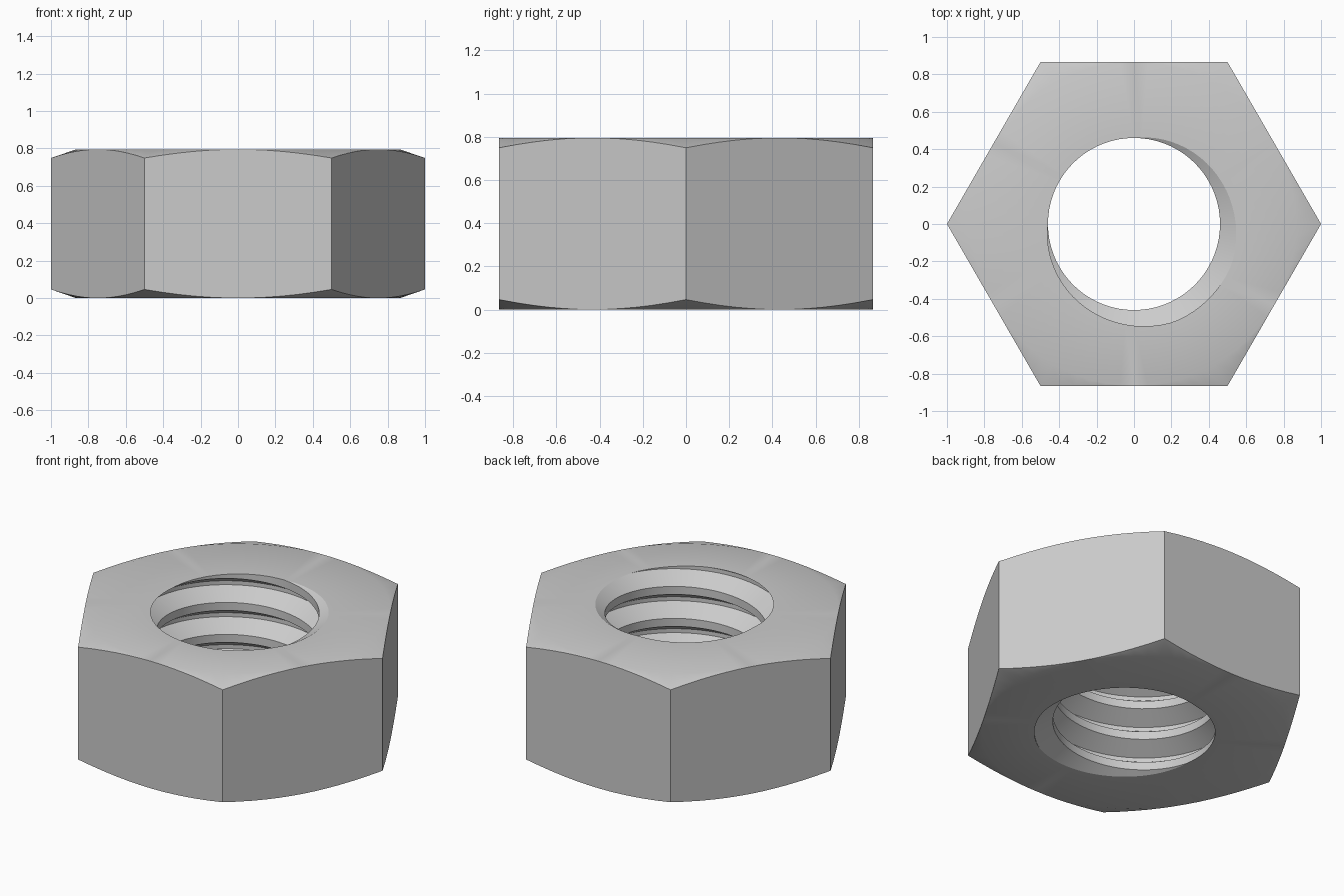
import bpy, bmesh
from math import cos, sin, radians, tan

cube = bpy.data.objects.get("Cube")
if cube:
    bpy.data.objects.remove(cube, do_unlink=True)

HEIGHT = 0.795
FLAT = cos(radians(30))          # centre to flat side
CHAMFER = tan(radians(19))       # slope of the corner chamfer
CREST_R, ROOT_R = 0.46, 0.565    # thread radii
PITCH = 0.2
START = 135                      # angle at which a crest meets the top face
CREST, ROOT = 0.125, 0.4375      # half crest width and root start, in pitches
SEGMENTS = 72


def thread_radius(z, angle):
    """Radius of the right-handed thread at a height and angle."""
    u = (z - HEIGHT) / PITCH - (angle - START) / 360
    t = (abs(u - round(u)) - CREST) / (ROOT - CREST)
    return CREST_R + (ROOT_R - CREST_R) * min(max(t, 0), 1)


def section(angle):
    """Closed radial section (radius, height) of the nut at one angle."""
    points = []
    # Threaded bore, trimmed to the end faces
    for turn in range(-6, 2):
        for offset in (-ROOT, -CREST, CREST, ROOT):
            z = HEIGHT + PITCH * (turn + offset + (angle - START) / 360)
            z = min(max(z, 0), HEIGHT)
            points.append((thread_radius(z, angle), z))
    # End faces, chamfered corners and flat side
    side = FLAT / cos(radians((angle % 60) - 30))
    drop = (side - FLAT) * CHAMFER
    points += [(FLAT, HEIGHT), (side, HEIGHT - drop), (side, drop), (FLAT, 0)]
    return points


# Sweep the section around the axis
bm = bmesh.new()
columns = []
for i in range(SEGMENTS + 1):
    angle = 360 * i / SEGMENTS
    c, s = cos(radians(angle)), sin(radians(angle))
    columns.append([bm.verts.new((r * c, r * s, z)) for r, z in section(angle)])
for a, b in zip(columns, columns[1:]):
    for k in range(len(a)):
        n = (k + 1) % len(a)
        bm.faces.new((a[k], b[k], b[n], a[n]))
bmesh.ops.remove_doubles(bm, verts=bm.verts, dist=1e-5)
bmesh.ops.recalc_face_normals(bm, faces=bm.faces)

mesh = bpy.data.meshes.new("hex_nut")
bm.to_mesh(mesh)
bm.free()

# Plain metal grey
steel = bpy.data.materials.new("steel_grey")
steel.use_nodes = True
grey = (0.6, 0.6, 0.6, 1)
steel.diffuse_color = grey
steel.node_tree.nodes["Principled BSDF"].inputs["Base Color"].default_value = grey
mesh.materials.append(steel)

nut = bpy.data.objects.new("hex_nut", mesh)
bpy.context.collection.objects.link(nut)
bpy.ops.object.select_all(action='DESELECT')
nut.select_set(True)
bpy.context.view_layer.objects.active = nut
bpy.ops.object.shade_smooth_by_angle(angle=radians(30))
